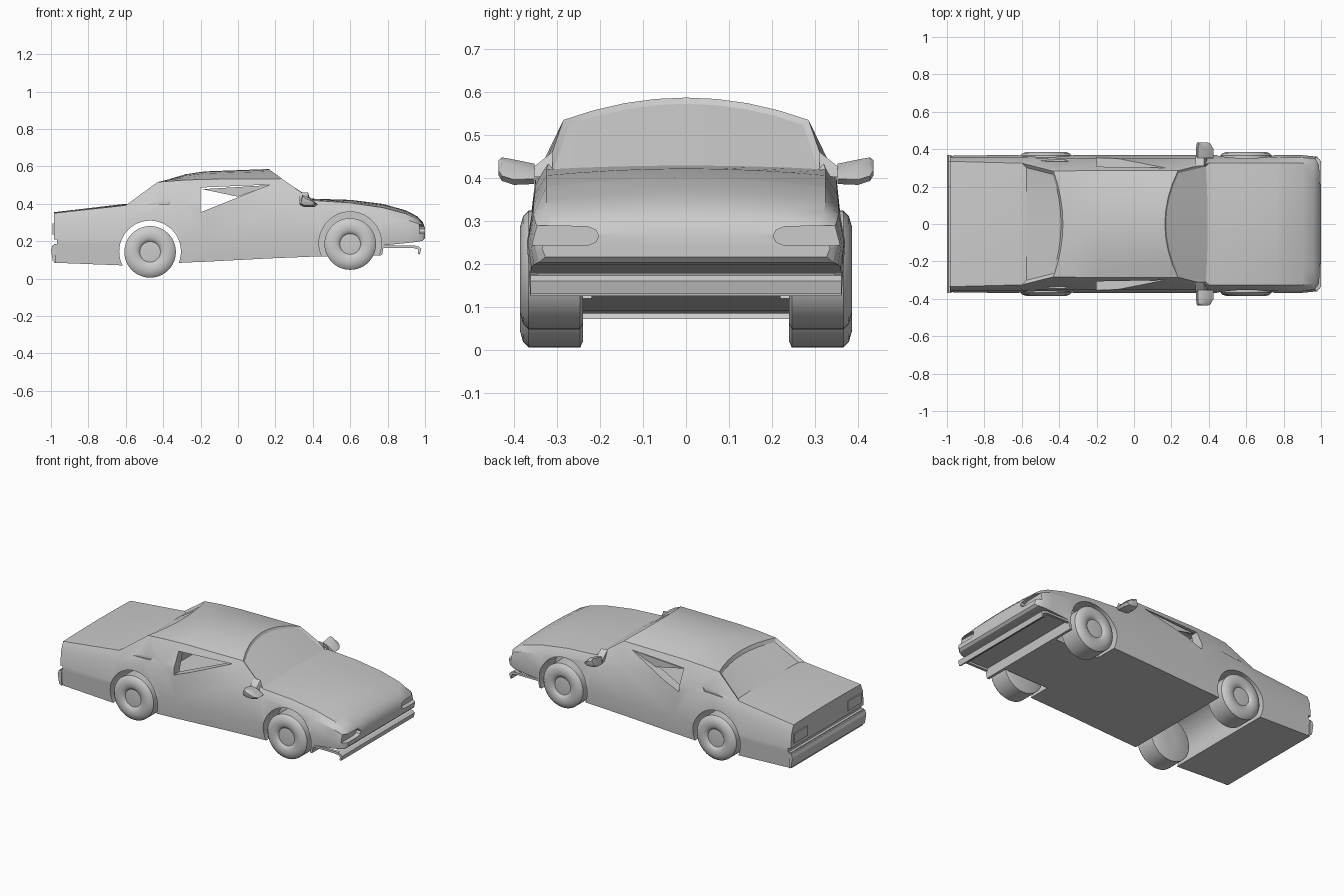
import bpy, bmesh, math
from mathutils import Matrix

cube = bpy.data.objects.get("Cube")
if cube:
    bpy.data.objects.remove(cube, do_unlink=True)

grey = bpy.data.materials.new("plain_grey")
grey.use_nodes = True
GREY = (0.6, 0.6, 0.6, 1)
grey.diffuse_color = GREY
grey.node_tree.nodes["Principled BSDF"].inputs["Base Color"].default_value = GREY


def finish(bm, name):
    bmesh.ops.recalc_face_normals(bm, faces=bm.faces[:])
    me = bpy.data.meshes.new(name)
    bm.to_mesh(me)
    bm.free()
    ob = bpy.data.objects.new(name, me)
    bpy.context.collection.objects.link(ob)
    me.materials.append(grey)
    return ob


def loft(rings, name, closed_path=False):
    """Skin a list of equal-length closed rings and cap both ends."""
    bm = bmesh.new()
    vs = [[bm.verts.new(p) for p in ring] for ring in rings]
    n = len(rings[0])
    for a, b in zip(vs, vs[1:]):
        for i in range(n):
            bm.faces.new((a[i], a[(i + 1) % n], b[(i + 1) % n], b[i]))
    bm.faces.new(vs[0])
    bm.faces.new(vs[-1])
    return finish(bm, name)


def prism(name, pts, axis, lo, hi):
    """Extrude a 2D outline along x (points are y,z) or y (points are x,z)."""
    place = (lambda p, d: (d, p[0], p[1])) if axis == "x" else (lambda p, d: (p[0], d, p[1]))
    return loft([[place(p, d) for p in pts] for d in (lo, hi)], name)


def box(name, x0, x1, y0, y1, z0, z1):
    return prism(name, [(x0, z0), (x1, z0), (x1, z1), (x0, z1)], "y", y0, y1)


def circle(cx, cz, r, n=48):
    return [(cx + r * math.cos(t * math.tau / n), cz + r * math.sin(t * math.tau / n)) for t in range(n)]


def activate(ob):
    bpy.ops.object.select_all(action="DESELECT")
    ob.select_set(True)
    bpy.context.view_layer.objects.active = ob


def cut(target, cutter):
    cutter.hide_render = True
    activate(target)
    mod = target.modifiers.new("cut", "BOOLEAN")
    mod.operation, mod.solver, mod.object = "DIFFERENCE", "EXACT", cutter
    bpy.ops.object.modifier_apply(modifier=mod.name)
    bpy.data.objects.remove(cutter, do_unlink=True)


def smooth(ob, angle=28):
    activate(ob)
    bpy.ops.object.shade_smooth_by_angle(angle=math.radians(angle))


# Body cross-sections, tail to nose:
# x, bottom z, widest y, z, shoulder y, z, rail y, z, centre top z, rail x shift
SECTIONS = [
    (-.985, .085, .365, .20, .355, .30, .335, .350, .355, 0),
    (-.60, .070, .370, .20, .355, .34, .325, .392, .400, 0),
    (-.38, .080, .370, .20, .350, .39, .282, .516, .528, -.05),
    (-.28, .086, .370, .20, .350, .40, .285, .526, .558, -.02),
    (-.18, .090, .370, .20, .350, .40, .285, .531, .573, 0),
    (.165, .108, .370, .21, .350, .40, .285, .534, .586, .07),
    (.41, .118, .370, .23, .350, .38, .325, .418, .427, -.01),
    (.60, .122, .370, .25, .352, .36, .325, .405, .421, 0),
    (.77, .125, .370, .25, .355, .335, .325, .380, .400, 0),
    (.78, .178, .370, .25, .355, .333, .325, .378, .398, 0),
    (.90, .190, .368, .25, .355, .315, .325, .346, .364, 0),
    (.96, .197, .362, .25, .350, .295, .320, .318, .332, 0),
    (.988, .203, .350, .24, .340, .275, .310, .292, .302, 0),
    (1.0, .215, .335, .235, .330, .255, .300, .265, .270, 0),
]
COLS = 8


def ring(s):
    x, zb, wm, zm, ws, zs, wr, zr, zt, dx = s
    half = [(x, wm - .008, zb), (x, wm, zm), (x + dx * .3, ws, zs)]
    half += [(x + dx * u * u, wr * u, zt - (zt - zr) * u * u) for u in (1, .75, .5, .25)]
    return half + [(x, 0, zt)] + [(a, -b, c) for a, b, c in reversed(half)]


body = loft([ring(s) for s in SECTIONS], "body")

# Sink the windscreen and rear window inside their frames
bm = bmesh.new()
bm.from_mesh(body.data)
for x0, x1, rim, depth in ((.165, .42, .014, -.008), (-.61, -.379, .02, -.014)):
    glass = [f for f in bm.faces if x0 - .001 <= min(v.co.x for v in f.verts)
             and max(v.co.x for v in f.verts) <= x1 and f.normal.z > .3
             and max(abs(v.co.y) for v in f.verts) < .33 and min(v.co.z for v in f.verts) > .38]
    bmesh.ops.inset_region(bm, faces=glass, thickness=rim, depth=depth, use_even_offset=True)
bm.to_mesh(body.data)
bm.free()

# Cabin hollow, side window openings, wheel arches
def rect(x0, x1, y, z):
    return [(x0, -y, z), (x1, -y, z), (x1, y, z), (x0, y, z)]


cut(body, loft([rect(-.34, .29, .315, .30), rect(-.26, .12, .25, .52)], "cabin_cutter"))
cut(body, prism("window_cutter", [(-.2, .355), (.17, .503), (-.2, .487)], "y", -.5, .5))
cut(body, prism("rear_arch_cutter", circle(-.47, .145, .165), "y", -.5, .5))
for s in (-1, 1):
    a, b = sorted((s * .22, s * .5))
    cut(body, prism("front_arch_cutter", circle(.6, .19, .167), "y", a, b))
    # Headlight recess with a rounded inner end
    pill = [(s * .42, .242), (s * .23, .242), (s * .21, .25), (s * .203, .264),
            (s * .21, .278), (s * .23, .286), (s * .42, .29)]
    cut(body, prism("headlight_cutter", pill, "x", .97, 1.1))
    # Shallow rear quarter window
    a, b = sorted((s * .335, s * .5))
    cut(body, prism("quarter_cutter", [(-.5, .392), (-.37, .40), (-.31, .472)], "y", a, b))
# Groove above the rear bumper
cut(body, box("groove_cutter", -1.1, -.968, -.5, .5, .185, .21))
smooth(body)

# Filler panel across part of the left window
smooth(prism("left_window_panel", [(-.19, .478), (.0, .438), (.168, .5)], "y", .292, .298))

# Rear bumper and tail lamps
smooth(prism("rear_bumper", [(-.975, .085), (-.99, .095), (-1.0, .155), (-.992, .178), (-.975, .182)],
             "y", -.368, .368))
for s, side in ((1, "left"), (-1, "right")):
    a, b = sorted((s * .2, s * .335))
    box(side + "_tail_lamp", -.991, -.984, a, b, .235, .295)
    # Struts carrying the front lip
    a, b = sorted((s * .345, s * .362))
    box(side + "_lip_strut", .775, .95, a, b, .165, .178)

# Front lip
smooth(prism("front_lip", [(.92, .166), (.925, .178), (.965, .172), (.98, .16), (.972, .13), (.962, .132),
                           (.964, .152), (.955, .16)], "y", -.362, .362))

# Wheels: lathe profile of (y, radius)
TYRE = [(.24, .03), (.24, .125), (.246, .138), (.366, .138), (.379, .125), (.386, .10),
        (.385, .075), (.378, .06), (.372, .055), (.374, .03), (.374, .008)]
for where, cx, cz in (("front", .6, .185), ("rear", -.47, .143)):
    for s, side in ((1, "left"), (-1, "right")):
        rings = [[(x, s * y, z) for x, z in circle(cx, cz, r)] for y, r in TYRE]
        smooth(loft(rings, f"{where}_{side}_wheel"), 40)

# Door mirrors: tapered housing and a short arm
for s, side in ((1, "left"), (-1, "right")):
    def slab(y, x0, x1, z0, z1):
        return [(x0, s * y, z0 + .01), (x0 + .02, s * y, z0), (x1 - .015, s * y, z0), (x1, s * y, z0 + .012),
                (x1 - .035, s * y, z1 - .012), (x0 + .01, s * y, z1)]
    housing = loft([slab(.352, .332, .425, .385, .432), slab(.40, .332, .425, .383, .442),
                    slab(.428, .334, .41, .392, .447), slab(.436, .338, .395, .405, .44)], side + "_mirror")
    smooth(housing, 35)
    loft([[(.33, s * y, z), (.39, s * y, z), (.375, s * y, z + h), (.33, s * y, z + h)]
          for y, z, h in ((.31, .405, .055), (.36, .40, .02))], side + "_mirror_arm")
